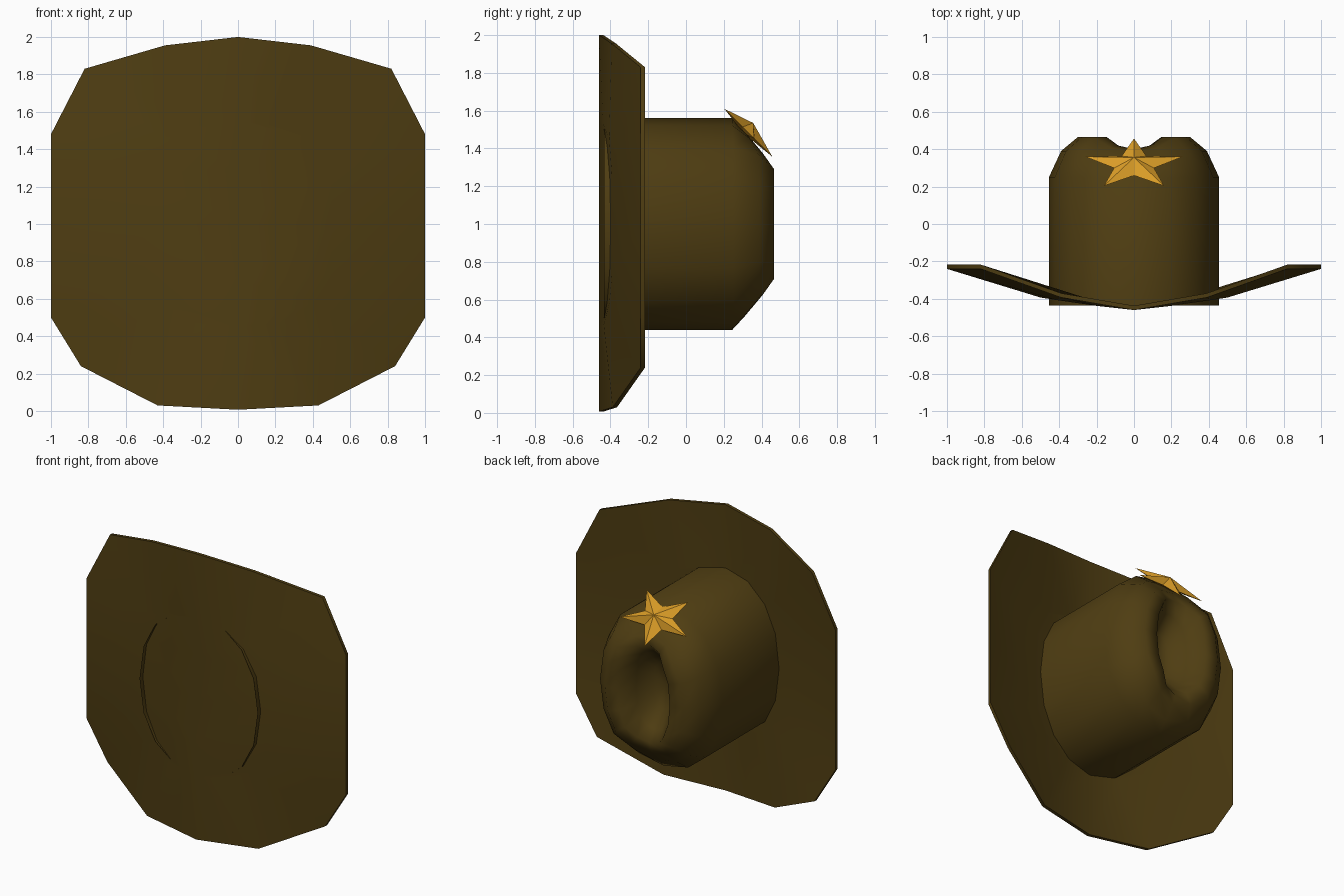
import bpy, bmesh, math
from mathutils import Vector

if "Cube" in bpy.data.objects:
    bpy.data.objects.remove(bpy.data.objects["Cube"])


def material(name, rgb):
    m = bpy.data.materials.new(name)
    m.diffuse_color = (*rgb, 1)
    m.use_nodes = True
    m.node_tree.nodes["Principled BSDF"].inputs["Base Color"].default_value = m.diffuse_color
    return m


felt = material("brown felt", (0.078, 0.047, 0.006))
gold = material("gold", (0.75, 0.36, 0.022))


def finish(bm, name, mat, angle=None):
    bmesh.ops.recalc_face_normals(bm, faces=bm.faces[:])
    me = bpy.data.meshes.new(name)
    bm.to_mesh(me)
    bm.free()
    me.materials.append(mat)
    if angle:
        me.shade_smooth()
        me.set_sharp_from_angle(angle=math.radians(angle))
    ob = bpy.data.objects.new(name, me)
    bpy.context.collection.objects.link(ob)
    return ob


def bridge(bm, a, b):
    for i in range(len(a)):
        j = (i + 1) % len(a)
        bm.faces.new((a[i], a[j], b[j], b[i]))


def fan(bm, ring, tip):
    for i in range(len(ring)):
        bm.faces.new((ring[i], ring[(i + 1) % len(ring)], tip))


# Brim: half outline (x, z, y) mirrored, curling up toward the sides
half = [(0, 2, -.437), (.39, 1.955, -.37), (.82, 1.83, -.217), (1, 1.48, -.217),
        (1, 1, -.217), (1, .5, -.217), (.84, .24, -.217), (.43, .03, -.365),
        (0, .007, -.437)]
outline = half + [(-x, z, y) for x, z, y in half[-2:0:-1]]


def dish(x):
    return -.437 + .067 * (abs(x) / .5) ** 1.2


def brim_layer(bm, off):
    outer = [bm.verts.new((x, y + off, z)) for x, z, y in outline]
    inner = [bm.verts.new((x * .5, dish(x * .5) + off, 1 + (z - 1) * .55))
             for x, z, y in outline]
    bridge(bm, outer, inner)
    # strips across the middle keep the crease along x = 0
    c = [bm.verts.new((0, -.437 + off, z)) for z in (1.3, 1, .7)]
    spine = [inner[0], *c, inner[8]]
    for side in (inner[0:9], [inner[0]] + inner[:7:-1]):
        s = side
        bm.faces.new((s[0], s[1], s[2], c[0]))
        bm.faces.new((s[2], s[3], c[0]))
        bm.faces.new((s[3], s[4], c[1], c[0]))
        bm.faces.new((s[4], s[5], c[2], c[1]))
        bm.faces.new((s[5], s[6], c[2]))
        bm.faces.new((s[6], s[7], s[8], c[2]))
    return outer


bm = bmesh.new()
bridge(bm, brim_layer(bm, 0), brim_layer(bm, -.023))
finish(bm, "brim", felt, 50)

# Crown: oval rings (half width, half length, y at sides, y at ends), dented top
rings = [(.455, .56, -.435, -.435), (.455, .56, .25, .245), (.39, .49, .39, .31),
         (.30, .40, .465, .385), (.20, .34, .465, .40), (.14, .27, .35, .34),
         (.08, .16, .25, .25)]
N = 16
bm = bmesh.new()
prev = None
for rx, rz, side, end in rings:
    ring = []
    for i in range(N):
        a = 2 * math.pi * i / N
        c, s = math.cos(a), math.sin(a)
        p = 2 / 2.2
        y = end + (side - end) * min(1, 2 * c * c)
        ring.append(bm.verts.new((math.copysign(abs(c) ** p, c) * rx, y,
                                  1 + math.copysign(abs(s) ** p, s) * rz)))
    if prev:
        bridge(bm, prev, ring)
    prev = ring
fan(bm, prev, bm.verts.new((0, .23, 1)))
finish(bm, "crown", felt, 70)

# Star badge: faceted, tilted 45 degrees on the front slope of the crown
centre = Vector((0, .317, 1.496))
up = Vector((0, 1, -1)).normalized()
out = Vector((0, 1, 1)).normalized()
bm = bmesh.new()
edge = []
for i in range(10):
    a = math.pi * i / 5
    r = 1 if i % 2 == 0 else .41
    edge.append(bm.verts.new(centre + Vector((math.sin(a) * r * .274, 0, 0))
                             + up * math.cos(a) * r * .198))
fan(bm, edge, bm.verts.new(centre + out * .055))
fan(bm, edge, bm.verts.new(centre - out * .02))
finish(bm, "star_badge", gold)
